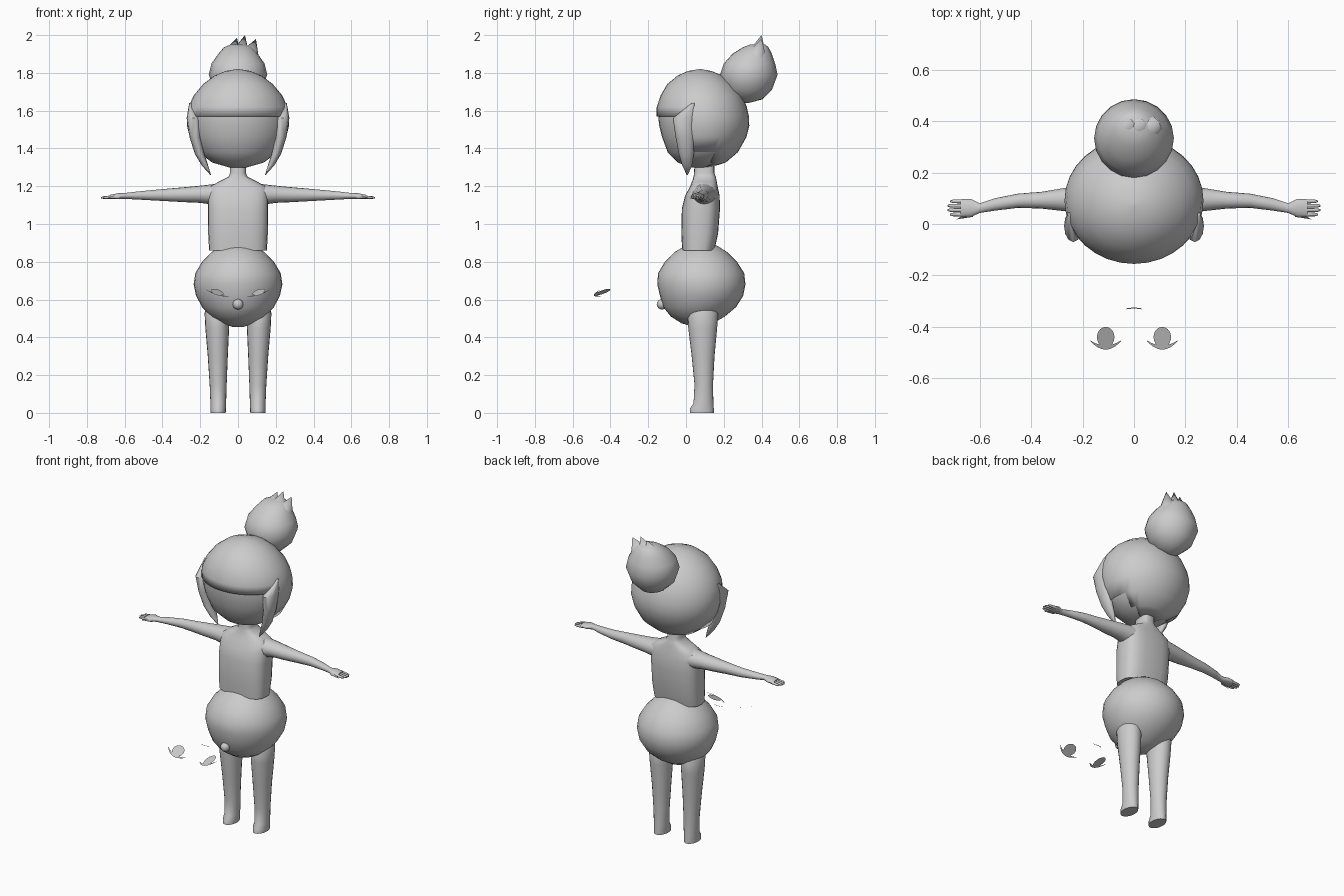
import bpy, bmesh, math
from mathutils import Vector

cube = bpy.data.objects.get("Cube")
if cube:
    bpy.data.objects.remove(cube, do_unlink=True)

grey = bpy.data.materials.new("plain_grey")
grey.use_nodes = True
grey.diffuse_color = (0.6, 0.6, 0.6, 1)
grey.node_tree.nodes["Principled BSDF"].inputs["Base Color"].default_value = (0.6, 0.6, 0.6, 1)


def finish(name, bm, mirror=False, angle=50):
    """Turn a bmesh into a smooth-shaded object, optionally mirrored across x."""
    bmesh.ops.recalc_face_normals(bm, faces=bm.faces)
    mesh = bpy.data.meshes.new(name)
    bm.to_mesh(mesh)
    bm.free()
    mesh.materials.append(grey)
    mesh.shade_smooth()
    mesh.set_sharp_from_angle(angle=math.radians(angle))
    obj = bpy.data.objects.new(name, mesh)
    bpy.context.collection.objects.link(obj)
    if mirror:
        mod = obj.modifiers.new("mirror", 'MIRROR')
        mod.use_mirror_merge = False
    return obj


def loft(bm, rings, axis='z', n=24, power=1.0):
    """Skin rounded rings given as (position, low, high, low, high) extents."""
    def shape(v):
        return math.copysign(abs(v) ** power, v)
    loops = []
    for p, a0, a1, b0, b1 in rings:
        loop = []
        for i in range(n):
            t = math.tau * i / n
            a = (a0 + a1) / 2 + (a1 - a0) / 2 * shape(math.cos(t))
            b = (b0 + b1) / 2 + (b1 - b0) / 2 * shape(math.sin(t))
            loop.append(bm.verts.new((a, b, p) if axis == 'z' else (p, a, b)))
        loops.append(loop)
    for low, high in zip(loops, loops[1:]):
        for i in range(n):
            j = (i + 1) % n
            bm.faces.new((low[i], low[j], high[j], high[i]))
    bm.faces.new(loops[0])
    bm.faces.new(loops[-1])


def centred(rings):
    """Expand (z, half width, back, front) into full ring extents."""
    return [(z, -w, w, y0, y1) for z, w, y0, y1 in rings]


def part(name, rings, mirror=False, **options):
    bm = bmesh.new()
    loft(bm, rings, **options)
    return finish(name, bm, mirror)


def spike(bm, base, tip, radius, n=8):
    """Tapered tube ending in a point."""
    base, tip = Vector(base), Vector(tip)
    turn = (tip - base).to_track_quat('Z', 'Y')
    ring = [bm.verts.new(base + turn @ Vector((radius * math.cos(math.tau * i / n),
            radius * math.sin(math.tau * i / n), 0))) for i in range(n)]
    end = bm.verts.new(tip)
    for i in range(n):
        bm.faces.new((ring[i], ring[(i + 1) % n], end))
    bm.faces.new(ring)


# Head and the hair shell around it
skull = centred([
    (1.30, .05, .01, .13), (1.325, .14, -.05, .21), (1.38, .215, -.105, .275),
    (1.46, .255, -.135, .32), (1.52, .27, -.15, .335), (1.57, .27, -.155, .333),
    (1.62, .262, -.155, .322), (1.68, .235, -.135, .298), (1.74, .185, -.1, .25),
    (1.785, .125, -.045, .195), (1.81, .065, .01, .135), (1.82, .005, .07, .08)])
part("head", [(z, a * .97, b * .97, c + .008, d - .008) for z, a, b, c, d in skull], n=32)

bm = bmesh.new()
loft(bm, skull, n=32)
opening = []
for f in bm.faces:
    c = f.calc_center_median()
    face_gap = c.z < 1.57 and c.y < 0.0 and abs(c.x) < .24
    nape_gap = c.z < 1.39 and c.y < .13
    if face_gap or nape_gap:
        opening.append(f)
bmesh.ops.delete(bm, geom=opening, context='FACES')
hair = finish("hair", bm)
shell = hair.modifiers.new("thickness", 'SOLIDIFY')
shell.thickness = .015
shell.offset = -1

part("side_lock", [
    (1.64, .245, .258, .03, .045), (1.56, .2, .272, -.07, .055),
    (1.46, .195, .257, -.055, .048), (1.37, .178, .228, -.038, .042),
    (1.31, .158, .192, -.02, .032), (1.26, .143, .147, .004, .01)], mirror=True, n=12)

# Hair bun with jagged tips
part("hair_bun", centred([
    (1.64, .01, .31, .33), (1.66, .07, .25, .405), (1.71, .125, .2, .455),
    (1.79, .155, .18, .485), (1.85, .14, .2, .472), (1.9, .105, .245, .455),
    (1.935, .075, .3, .437), (1.95, .04, .34, .42)]), n=20)
bm = bmesh.new()
for base_x, tip_x, tip_z in ((-.035, -.005, 1.985), (.01, .037, 2.0), (.06, .095, 1.98)):
    spike(bm, (base_x, .375, 1.89), (tip_x, .4, tip_z), .055)
finish("bun_tips", bm)

# Torso with neck
part("torso", centred([
    (.86, .153, -.02, .15), (.95, .158, -.025, .17), (1.08, .16, -.022, .18),
    (1.15, .16, -.005, .178), (1.195, .155, .02, .168), (1.225, .1, .032, .163),
    (1.25, .05, .04, .158), (1.27, .043, .043, .15), (1.33, .043, .045, .15)]), power=.7)

# Arms, palms and fingers
bm = bmesh.new()
loft(bm, [
    (.12, .03, .16, 1.1, 1.212), (.2, .045, .15, 1.112, 1.203), (.27, .05, .14, 1.115, 1.196),
    (.36, .06, .125, 1.12, 1.188), (.45, .063, .118, 1.125, 1.18), (.54, .052, .1, 1.13, 1.171),
    (.6, .043, .08, 1.133, 1.164), (.635, .027, .098, 1.132, 1.163),
    (.675, .027, .096, 1.132, 1.155)], axis='x', n=16)
for y, reach in ((.037, .715), (.054, .725), (.071, .725), (.088, .715)):
    loft(bm, [(.66, y - .008, y + .008, 1.134, 1.152), (reach - .012, y - .007, y + .007, 1.133, 1.147),
              (reach, y - .003, y + .003, 1.136, 1.143)], axis='x', n=8)
spike(bm, (.63, .04, 1.145), (.69, .018, 1.137), .013)
finish("arm", bm, mirror=True)

# Rounded lower body with a small nose bump
part("round_lower_body", centred([
    (.455, .03, .04, .09), (.475, .085, -.025, .145), (.51, .145, -.08, .205),
    (.56, .19, -.12, .265), (.62, .222, -.138, .303), (.68, .235, -.152, .315),
    (.74, .226, -.148, .308), (.8, .19, -.112, .27), (.85, .142, -.062, .22),
    (.885, .087, -.005, .165), (.902, .035, .045, .115), (.905, .005, .075, .085)]), n=32)
bm = bmesh.new()
bmesh.ops.create_uvsphere(bm, u_segments=12, v_segments=8, radius=.028)
for v in bm.verts:
    v.co += Vector((0, -.127, .575))
finish("nose", bm)

# Legs with short feet
part("leg", [
    (0, .065, .145, .02, .147), (.025, .064, .146, .022, .147), (.05, .063, .146, .04, .145),
    (.15, .06, .15, .045, .143), (.3, .054, .16, .03, .151), (.45, .047, .173, .012, .165),
    (.53, .047, .177, .008, .17), (.56, .06, .165, .025, .155)], mirror=True, n=20)


# Floating eye plates, lashes and mouth
def eye_point(x, y):
    return (x, y, .64 + .35 * (y + .44) + .3 * (x - .11))


bm = bmesh.new()
bm.faces.new([bm.verts.new(eye_point(.11 + .034 * math.cos(math.tau * i / 20),
              -.44 + .04 * math.sin(math.tau * i / 20))) for i in range(20)])
finish("eye", bm, mirror=True)

bm = bmesh.new()
steps = [i / 6 - 1 for i in range(13)]
upper = [bm.verts.new(eye_point(.11 + .06 * s, -.472 + .02 * s * s)) for s in steps]
lower = [bm.verts.new(eye_point(.11 + .06 * s, -.488 + .033 * s * s)) for s in steps]
for i in range(12):
    bm.faces.new((lower[i], lower[i + 1], upper[i + 1], upper[i]))
finish("eyelash", bm, mirror=True)

bm = bmesh.new()
rows = [[bm.verts.new((.03 * s, y - .003 * s * s, .66)) for s in steps] for y in (-.329, -.325)]
for i in range(12):
    bm.faces.new((rows[0][i], rows[0][i + 1], rows[1][i + 1], rows[1][i]))
finish("mouth", bm)
